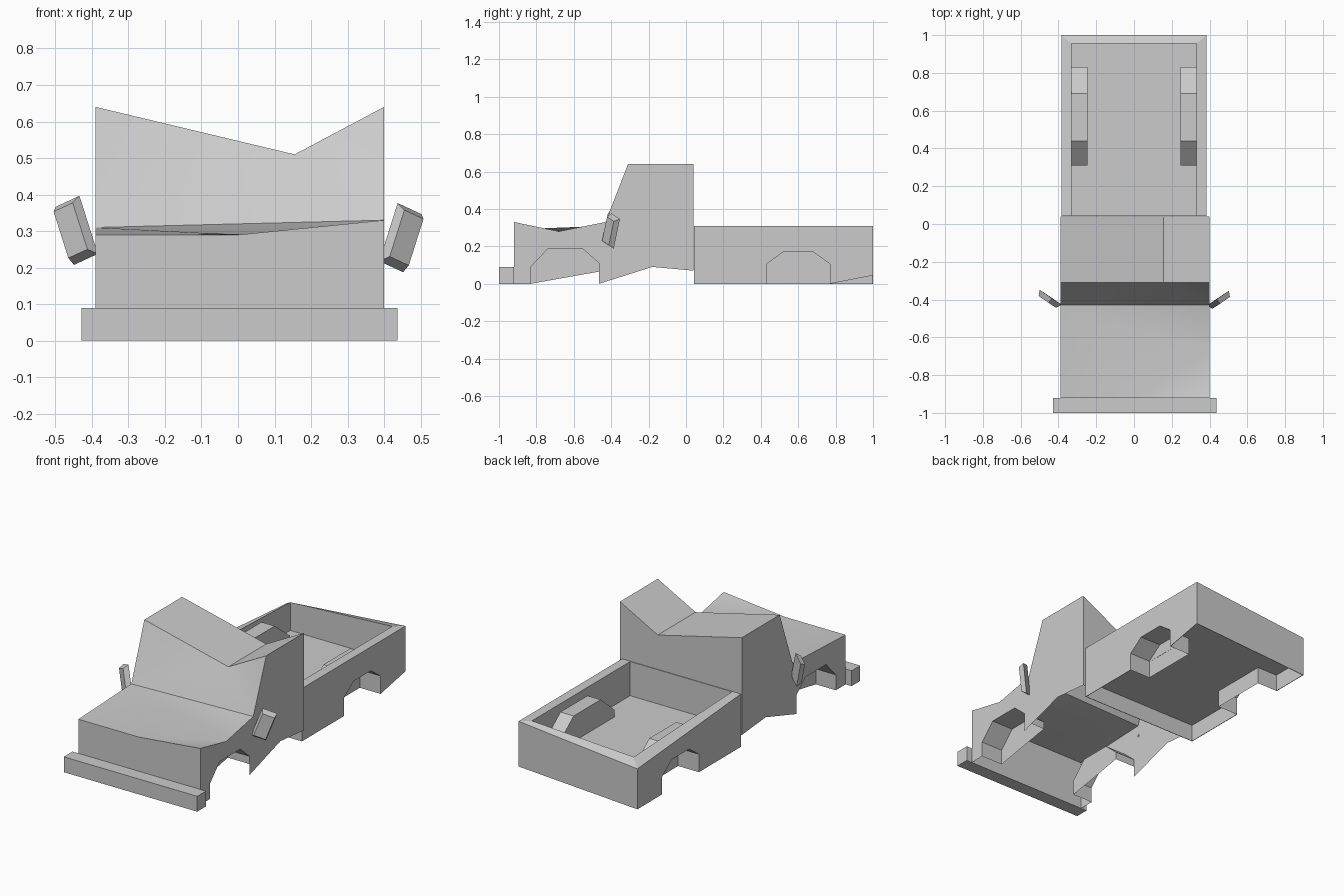
import bpy, bmesh
from mathutils import Vector, Matrix

if "Cube" in bpy.data.objects:
    bpy.data.objects.remove(bpy.data.objects["Cube"])


def finish(name, bm):
    bmesh.ops.recalc_face_normals(bm, faces=bm.faces)
    me = bpy.data.meshes.new(name)
    bm.to_mesh(me)
    bm.free()
    ob = bpy.data.objects.new(name, me)
    bpy.context.collection.objects.link(ob)
    return ob


def prism(name, profile, x0, x1, sheet=False):
    """Extrude a (y, z) profile along x; a sheet keeps only its x1 cap and upper strips."""
    bm = bmesh.new()
    a = [bm.verts.new((x0, y, z)) for y, z in profile]
    b = [bm.verts.new((x1, y, z)) for y, z in profile]
    n = len(profile)
    for i in range(n - 1 if sheet else n):
        j = (i + 1) % n
        bm.faces.new((a[i], a[j], b[j], b[i]))
    bm.faces.new(b)
    if not sheet:
        bm.faces.new(a)
    return finish(name, bm)


def box(name, size, loc, axes=None, taper=1.0):
    """Box, optionally turned to (width, height) axes and tapered on its front face."""
    bm = bmesh.new()
    bmesh.ops.create_cube(bm, size=1)
    for v in bm.verts:
        k = taper if v.co.y < 0 else 1
        v.co = Vector((v.co.x * size[0] * k, v.co.y * size[1], v.co.z * size[2] * k))
    ob = finish(name, bm)
    m = Matrix.Identity(3)
    if axes:
        w, up = [Vector(a).normalized() for a in axes]
        n = up.cross(w).normalized()
        m = Matrix((w, n, w.cross(n))).transposed()
    ob.matrix_world = Matrix.Translation(loc) @ m.to_4x4()
    return ob


def cut(ob, cutter):
    cutter.hide_render = True
    m = ob.modifiers.new("arch", 'BOOLEAN')
    m.operation = 'DIFFERENCE'
    m.solver = 'EXACT'
    m.object = cutter
    bpy.context.view_layer.objects.active = ob
    bpy.ops.object.modifier_apply(modifier=m.name)
    bpy.data.objects.remove(cutter)


def arch(y0, ya, yb, y1, shoulder0, shoulder1, top, bottom):
    return [(y0, bottom), (y0, shoulder0), (ya, top), (yb, top), (y1, shoulder1), (y1, bottom)]


# Cab: hollow shell open below, arches in the flanks, creased roof and bent hood
under = [(0.04, 0.07), (-0.18, 0.09), (-0.465, 0), (-0.465, 0.11), (-0.55, 0.185),
         (-0.74, 0.185), (-0.83, 0.09), (-0.83, 0), (-0.92, 0)]
bm = bmesh.new()
V = lambda x, y, z: bm.verts.new((x, y, z))
L = [V(-0.39, *p) for p in under]
R = [V(0.40, *p) for p in under]
lf, lc, lr, lb = [V(-0.39, *p) for p in [(-0.92, 0.29), (-0.43, 0.31), (-0.31, 0.64), (0.04, 0.64)]]
rf, rm, rc, rr, rb = [V(0.40, *p) for p in
                      [(-0.92, 0.33), (-0.68, 0.28), (-0.43, 0.33), (-0.31, 0.64), (0.04, 0.64)]]
hf, vf, vb = V(0, -0.92, 0.29), V(0.155, -0.31, 0.51), V(0.155, 0.04, 0.51)
for f in [L + [lf, lc, lr, lb], R + [rf, rm, rc, rr, rb],
          [L[-1], R[-1], rf, hf, lf], [L[0], R[0], rb, vb, lb],
          [lr, vf, vb, lb], [vf, rr, rb, vb],
          [lc, vf, lr], [lc, rc, vf], [rc, rr, vf],
          [lf, hf, lc], [hf, rm, lc], [lc, rm, rc], [hf, rf, rm]]:
    bm.faces.new(f)
cab = finish("cab", bm)
bpy.context.view_layer.objects.active = cab
cab.select_set(True)
bpy.ops.object.shade_smooth_by_angle(angle=0.5)
cab.select_set(False)

# Front wheel wells, with a slanted lower edge inside
front = arch(-0.83, -0.74, -0.55, -0.465, 0.09, 0.11, 0.185, 0)
front[-1] = (-0.465, 0.065)
for x0, x1 in ((-0.39, -0.26), (0.40, 0.26)):
    prism("front_wheel_well", front, x0, x1, sheet=True)

# Bed: tray above, hollow below, made from stacked rectangular rings
floor = 0.11
rings = [(0.382, 0.045, 0.997, floor - 0.01), (0.382, 0.045, 0.997, 0), (0.385, 0.042, 1, 0),
         (0.385, 0.042, 1, 0.31), (0.33, 0.046, 0.955, 0.31), (0.33, 0.046, 0.955, floor)]
bm = bmesh.new()
loops = [[bm.verts.new(c) for c in ((-x, y0, z), (x, y0, z), (x, y1, z), (-x, y1, z))]
         for x, y0, y1, z in rings]
for a, b in zip(loops, loops[1:]):
    for i in range(4):
        j = (i + 1) % 4
        bm.faces.new((a[i], a[j], b[j], b[i]))
bm.faces.new(loops[0])
bm.faces.new(loops[-1])
bed = finish("bed", bm)
rear = (0.43, 0.52, 0.68, 0.77, 0.105, 0.105, 0.17)
for s in (-1, 1):
    cut(bed, prism("arch_cutter", arch(*rear, -0.1), s * 0.251, s * 0.5))
    prism("rear_wheel_well", arch(*rear, 0), s * 0.385, s * 0.25, sheet=True)
    prism("bed_wheel_hump", [(0.31, floor), (0.31, 0.15), (0.44, 0.26), (0.69, 0.26),
                             (0.83, 0.15), (0.83, floor)][::-1],
          s * 0.33, s * 0.245, sheet=True)

# Dented rear corners of the bed
for v in bed.data.vertices:
    x, y, z = v.co
    if y > 0.99 and x > 0.37 and z < 0.01:
        v.co.z = 0.045
    if y > 0.94 and x < -0.32 and z > 0.3:
        v.co.z = 0.237 if y > 0.99 else 0.275

# Bumper and wing mirrors
box("front_bumper", (0.865, 0.08, 0.09), (0.0035, -0.96, 0.045))
box("right_mirror", (0.085, 0.03, 0.17), (0.453, -0.405, 0.282),
    ((0.065, 0.045, -0.03), (0.053, 0.035, 0.16)), 0.8)
box("left_mirror", (0.085, 0.03, 0.17), (-0.450, -0.40, 0.302),
    ((0.065, -0.045, 0.03), (-0.053, 0.035, 0.16)), 0.8)
